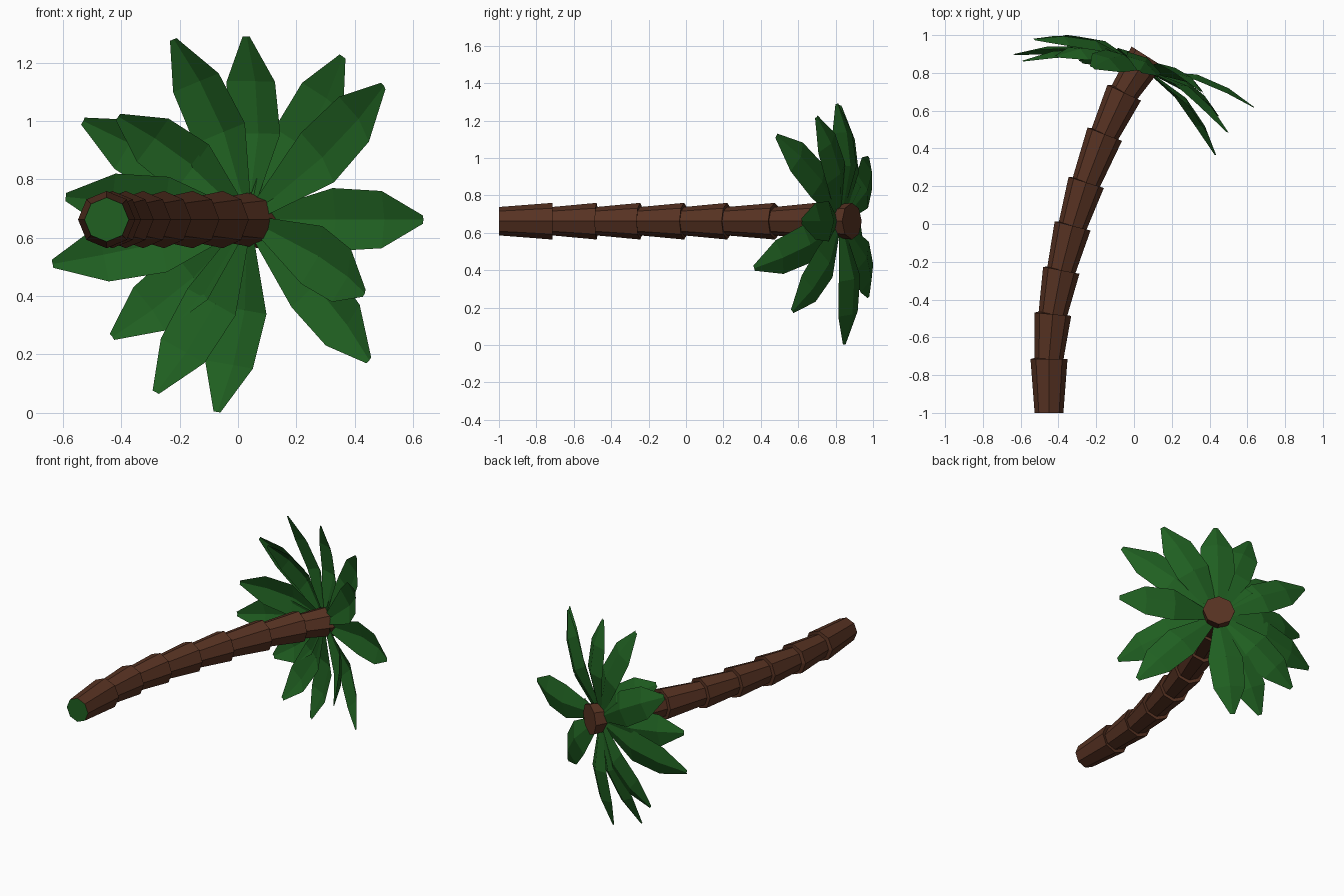
import bpy, math
from mathutils import Vector

if "Cube" in bpy.data.objects:
    bpy.data.objects.remove(bpy.data.objects["Cube"])

Z = 0.662


def material(name, rgb):
    m = bpy.data.materials.new(name)
    m.diffuse_color = (*rgb, 1)
    m.use_nodes = True
    m.node_tree.nodes["Principled BSDF"].inputs["Base Color"].default_value = m.diffuse_color
    return m


BARK = material("bark", (0.095, 0.032, 0.016))
LEAF = material("leaf", (0.014, 0.115, 0.015))


def add_mesh(name, verts, faces, mat):
    me = bpy.data.meshes.new(name)
    me.from_pydata(verts, [], faces)
    me.materials.append(mat)
    ob = bpy.data.objects.new(name, me)
    bpy.context.collection.objects.link(ob)
    return ob


def ring(center, axis, r, n=8):
    side = Vector((axis.y, -axis.x, 0))
    up = Vector((0, 0, 1))
    return [center + r * (math.cos(a) * side + math.sin(a) * up)
            for a in (2 * math.pi * i / n for i in range(n))]


# Trunk: stacked flared octagonal segments along a bending path
path = [Vector((x, y, Z)) for x, y in (
    (-0.45, -1), (-0.45, -0.715), (-0.43, -0.478), (-0.385, -0.245),
    (-0.325, -0.01), (-0.253, 0.22), (-0.155, 0.475), (-0.052, 0.695),
    (0.07, 0.887))]
verts = []
for p, q in zip(path, path[1:]):
    axis = (q - p).normalized()
    verts += ring(p, axis, 0.076) + ring(q, axis, 0.098)
faces = []
for k in range(len(verts) // 8 - 1):
    for i in range(8):
        j = (i + 1) % 8
        a, b = k * 8, k * 8 + 8
        faces.append((a + j, a + i, b + i, b + j))
last = len(verts) - 8
faces.append(tuple(last + 7 - i for i in range(8)))
add_mesh("trunk", verts, faces, BARK)

# Green cut face at the foot of the trunk
add_mesh("trunk_base", ring(path[0], Vector((0, 1, 0)), 0.076),
         [tuple(range(8))], LEAF)

# Crown: folded, drooping fronds that start just below the trunk top
AXIS = (path[-1] - path[-2]).normalized()
CROWN = path[-1] - AXIS * 0.06
# (position along the frond, half width, bulge, fold depth)
PROFILE = ((0, 0.03, 0, 0.008), (0.42, 0.108, 0.065, 0.03),
           (0.73, 0.098, 0.05, 0.028), (1, 0.014, 0, 0.004))


def frond(name, tip):
    tip = Vector(tip)
    out = tip - CROWN
    out = (out - AXIS * out.dot(AXIS)).normalized()
    root = CROWN + out * 0.05
    chord = tip - root
    side = AXIS.cross(chord).normalized()
    normal = chord.cross(side).normalized()
    vs, fs = [], []
    for t, w, bulge, fold in PROFILE:
        c = root + chord * t + normal * bulge
        vs += [c - side * w - normal * fold, c, c + side * w - normal * fold]
    for k in range(len(PROFILE) - 1):
        for i in (0, 1):
            a = k * 3 + i
            fs.append((a, a + 3, a + 4, a + 1))
    add_mesh(name, vs, fs, LEAF)


TIPS = ((-0.22, 0.83, 1.28), (0.03, 0.81, 1.29), (0.36, 0.70, 1.22),
        (0.50, 0.485, 1.12), (0.635, 0.62, 0.662), (0.435, 0.365, 0.41),
        (0.45, 0.57, 0.18), (-0.07, 0.85, 0.003), (-0.28, 0.86, 0.07),
        (-0.43, 0.98, 0.26), (-0.635, 0.90, 0.51), (-0.59, 0.865, 0.74),
        (-0.53, 0.98, 1.0), (-0.41, 0.89, 1.015))
for n, tip in enumerate(TIPS, 1):
    frond(f"frond_{n}", tip)
